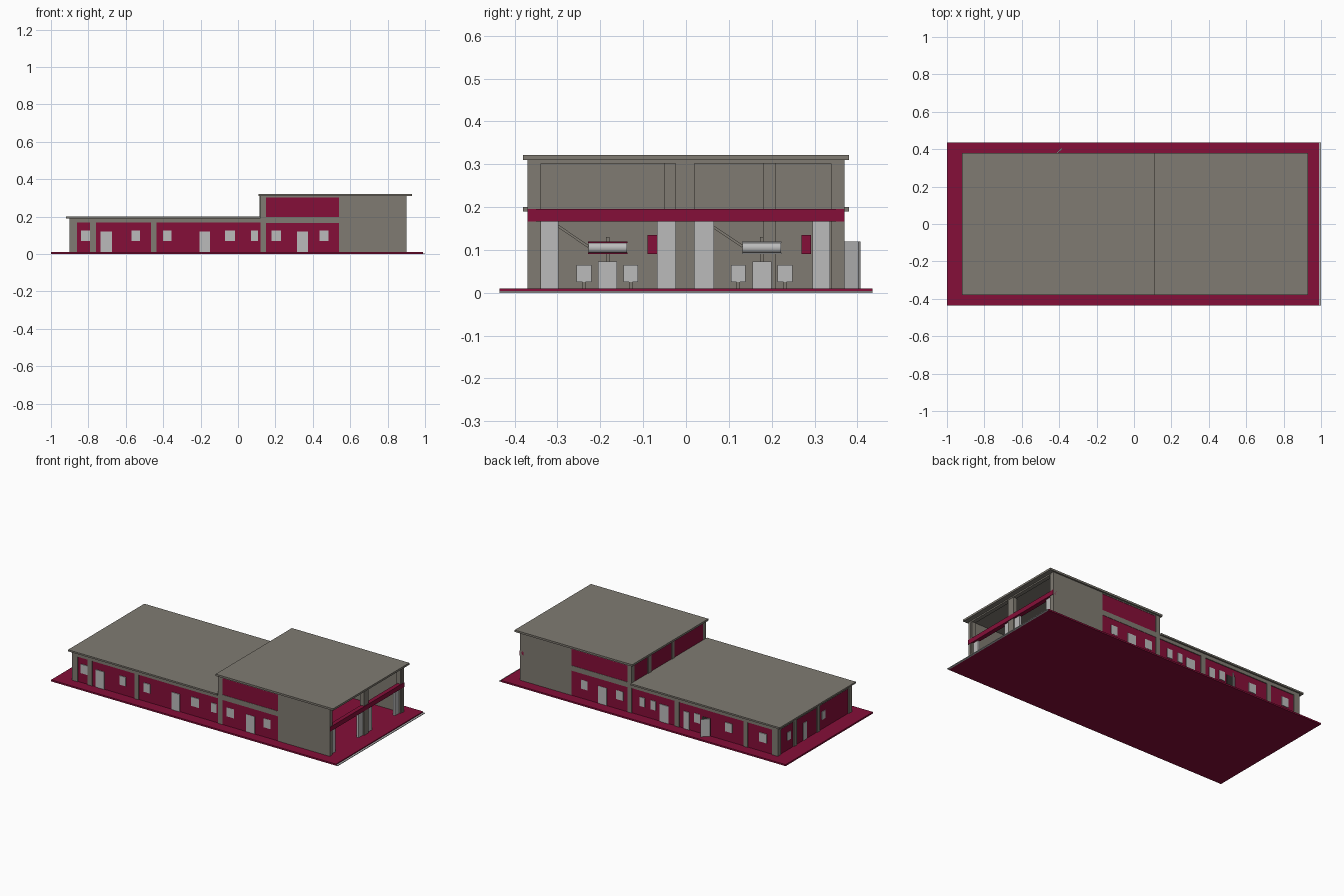
import bpy, math


def material(name, rgb):
    m = bpy.data.materials.new(name)
    m.diffuse_color = (*rgb, 1)
    return m


MAROON = material("maroon", (0.235, 0.0045, 0.040))
GREY = material("warm_grey", (0.215, 0.198, 0.168))
LIGHT = material("light_grey", (0.50, 0.50, 0.50))
DARK = material("dark_opening", (0.03, 0.028, 0.025))


def box(name, x0, x1, y0, y1, z0, z1, mat):
    v = [(x, y, z) for z in (z0, z1) for x, y in ((x0, y0), (x1, y0), (x1, y1), (x0, y1))]
    f = [(3, 2, 1, 0), (4, 5, 6, 7), (0, 1, 5, 4), (1, 2, 6, 5), (2, 3, 7, 6), (3, 0, 4, 7)]
    me = bpy.data.meshes.new(name)
    me.from_pydata(v, [], f)
    me.materials.append(mat)
    o = bpy.data.objects.new(name, me)
    bpy.context.collection.objects.link(o)
    return o


def side_box(name, x0, x1, s, d0, d1, z0, z1, mat):
    """Box on the front (s=-1) or back (s=1) wall."""
    y0, y1 = sorted((s * d0, s * d1))
    return box(name, x0, x1, y0, y1, z0, z1, mat)


def cylinder(name, x, y, z, r, length, mat):
    bpy.ops.mesh.primitive_cylinder_add(vertices=16, radius=r, depth=length,
                                        location=(x, y, z), rotation=(math.pi / 2, 0, 0))
    o = bpy.context.object
    o.name = name
    o.data.materials.append(mat)
    bpy.ops.object.shade_smooth_by_angle()


# ground slab with pale kerb
box("slab", -1, 0.988, -0.435, 0.435, 0, 0.01, MAROON)
box("kerb", 0.988, 1.0, -0.435, 0.435, 0, 0.004, LIGHT)

# low wing
box("low_wing_walls", -0.895, 0.12, -0.365, 0.365, 0.01, 0.168, MAROON)
box("low_wing_beam", -0.9, 0.12, -0.37, 0.37, 0.168, 0.19, GREY)
box("low_roof", -0.92, 0.12, -0.38, 0.38, 0.19, 0.2, GREY)

# tall hall: open at the right end
for s in (-1, 1):
    side_box("hall_side_wall", 0.12, 0.54, s, 0.35, 0.364, 0.01, 0.31, GREY)
    side_box("hall_solid_wall", 0.54, 0.9, s, 0.35, 0.37, 0.01, 0.31, GREY)
    side_box("hall_lower_panel", 0.15, 0.54, s, 0.364, 0.368, 0.01, 0.166, MAROON)
    side_box("hall_band", 0.12, 0.54, s, 0.364, 0.37, 0.166, 0.198, GREY)
    side_box("hall_upper_panel", 0.15, 0.54, s, 0.364, 0.368, 0.198, 0.303, MAROON)
    side_box("hall_top_band", 0.12, 0.54, s, 0.364, 0.37, 0.303, 0.31, GREY)
    side_box("hall_corner_column", 0.12, 0.15, s, 0.34, 0.37, 0.01, 0.31, GREY)
box("hall_inner_wall", 0.124, 0.14, -0.35, 0.35, 0.01, 0.31, GREY)
box("hall_step_panel", 0.12, 0.124, -0.34, 0.34, 0.2, 0.303, MAROON)
for y0, y1 in ((-0.05, -0.025), (0.18, 0.21)):
    box("hall_inner_column", 0.116, 0.148, y0, y1, 0.01, 0.31, GREY)
box("hall_roof", 0.11, 0.93, -0.38, 0.38, 0.31, 0.322, GREY)

# garage end: columns, maroon lintel, top beam and folded door leaves
for y0, y1 in ((-0.37, -0.338), (-0.025, 0.02), (0.338, 0.37)):
    box("bay_column", 0.87, 0.898, y0, y1, 0.01, 0.31, GREY)
box("bay_lintel", 0.875, 0.902, -0.37, 0.37, 0.166, 0.195, MAROON)
box("bay_top_beam", 0.875, 0.9, -0.37, 0.37, 0.302, 0.31, GREY)
for y0, y1 in ((-0.338, -0.298), (-0.068, -0.025), (0.02, 0.065), (0.295, 0.336)):
    box("folded_door", 0.875, 0.89, y0, y1, 0.01, 0.166, LIGHT)

# columns along the side walls of the low wing
COLUMNS = {-1: [(-0.9, -0.86), (-0.79, -0.76), (-0.465, -0.435)],
           1: [(-0.9, -0.86), (-0.69, -0.66), (-0.21, -0.18)]}
for s, spans in COLUMNS.items():
    for x0, x1 in spans:
        side_box("wall_column", x0, x1, s, 0.35, 0.37, 0.01, 0.17, GREY)

# windows and doors as thin plates
WINDOWS = {-1: [(-0.84, -0.79), (-0.57, -0.525), (-0.40, -0.355), (-0.07, -0.015),
                (0.07, 0.107), (0.18, 0.23), (0.435, 0.485)],
           1: [(-0.82, -0.77), (-0.58, -0.53), (-0.355, -0.315), (-0.045, -0.01),
               (0.03, 0.065), (0.18, 0.23), (0.43, 0.475)]}
DOORS = {-1: [(-0.735, -0.675), (-0.205, -0.15), (0.315, 0.375)],
         1: [(-0.28, -0.24), (-0.135, -0.075), (0.295, 0.355)]}
for s in (-1, 1):
    for x0, x1 in WINDOWS[s]:
        side_box("window", x0, x1, s, 0.362, 0.3695, 0.07, 0.127, LIGHT)
    for x0, x1 in DOORS[s]:
        side_box("door", x0, x1, s, 0.362, 0.3695, 0.01, 0.12, LIGHT)

# open back door and its dark opening
side_box("door_opening", -0.425, -0.37, 1, 0.362, 0.367, 0.01, 0.12, DARK)
leaf = box("open_door", 0, 0.055, -0.003, 0.003, 0.01, 0.12, LIGHT)
leaf.location = (-0.425, 0.367, 0)
leaf.rotation_euler.z = math.radians(43)

# left end: columns and narrow doors
for y0, y1 in ((-0.37, -0.338), (-0.05, -0.025), (0.18, 0.21), (0.338, 0.37)):
    box("end_column", -0.9, -0.88, y0, y1, 0.01, 0.17, GREY)
for y0, y1, z0 in ((0.075, 0.11, 0.01), (0.235, 0.27, 0.07), (-0.11, -0.075, 0.07)):
    box("end_opening", -0.8985, -0.892, y0, y1, z0, 0.12, LIGHT)

# two machine stations at the back of the hall
for yc, body, trim in ((-0.183, LIGHT, MAROON), (0.177, LIGHT, LIGHT)):
    x = 0.35
    box("station_cabinet", x - 0.03, x + 0.03, yc - 0.022, yc + 0.022, 0.01, 0.073, LIGHT)
    for d in (-0.055, 0.054):
        box("station_side_box", x - 0.02, x + 0.02, yc + d - 0.017, yc + d + 0.017,
            0.025, 0.065, LIGHT)
        box("station_leg", x - 0.02, x + 0.02, yc + d - 0.004, yc + d + 0.004, 0.01, 0.025, GREY)
    box("station_post", x - 0.005, x + 0.005, yc - 0.004, yc + 0.004, 0.07, 0.13, GREY)
    cylinder("station_drum", x, yc, 0.105, 0.013, 0.09, body)
    for z in (0.092, 0.118):
        box("drum_rail", x - 0.012, x + 0.014, yc - 0.046, yc + 0.046, z - 0.002, z + 0.002, trim)
    # sloping hose from the drum to the wall
    pipe = box("station_hose", -0.003, 0.003, 0, 0.085, -0.003, 0.003, GREY)
    pipe.location = (x, yc - 0.045, 0.108)
    pipe.rotation_euler.x = math.pi - math.radians(34)
    box("wall_bracket", 0.14, 0.16, yc + 0.093, yc + 0.115, 0.09, 0.135, MAROON)
